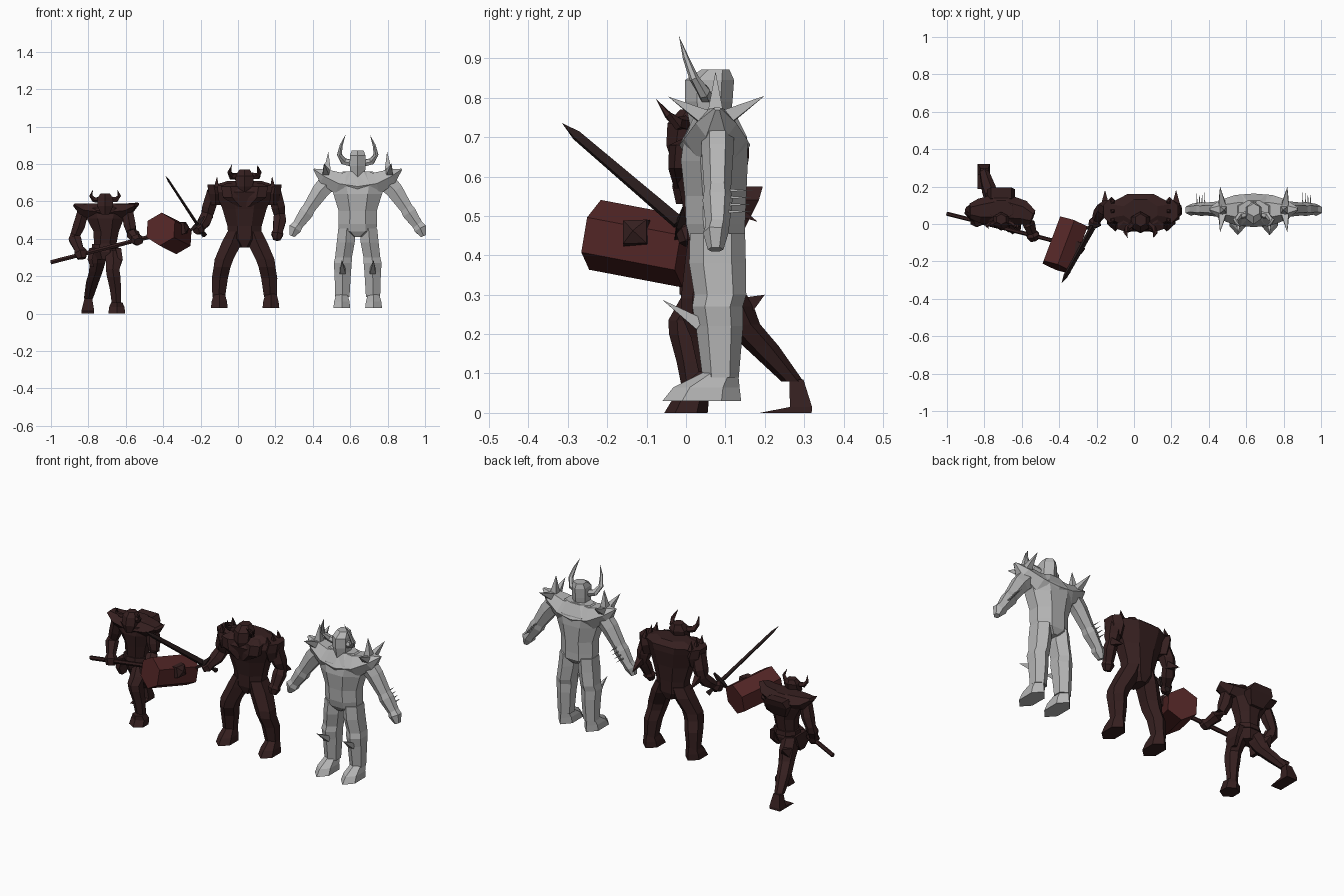
import bpy, bmesh, math
from mathutils import Vector


def material(name, r, g, b):
    m = bpy.data.materials.new(name)
    m.diffuse_color = (r, g, b, 1)
    return m


GREY = material("pale grey", 0.46, 0.46, 0.46)
DARK = material("dark brown", 0.036, 0.014, 0.014)
RED = material("dark red", 0.085, 0.019, 0.019)
BLADE = material("black steel", 0.02, 0.011, 0.011)


def loft(name, mat, cx, pts, n=6, upright=False, mirror=False):
    """Join rings (x, y, z, r1, r2) along a path; upright keeps rings level."""
    bm = bmesh.new()
    k = math.cos(math.pi / n)
    k2 = k if n % 4 == 0 else 1
    for s in ((1, -1) if mirror else (1,)):
        c = [Vector((cx + s * p[0], p[1], p[2])) for p in pts]
        rings = []
        for i, p in enumerate(pts):
            t = (c[min(i + 1, len(c) - 1)] - c[max(i - 1, 0)]).normalized()
            if upright:
                t = Vector((0, 0, 1))
            ref = Vector((0, 1, 0)) if abs(t.y) < 0.8 else Vector((0, 0, 1))
            u = ref.cross(t).normalized()
            v = t.cross(u)
            r1, r2 = p[3] / k, p[-1] / k2
            ring = []
            for j in range(n):
                a = math.pi * (2 * j + 1) / n
                ring.append(bm.verts.new(c[i] + u * r1 * math.cos(a) + v * r2 * math.sin(a)))
            rings.append(ring)
        for a, b in zip(rings, rings[1:]):
            for j in range(n):
                q = (j + 1) % n
                bm.faces.new((a[j], a[q], b[q], b[j]))
        if pts[0][3] > 0:
            bm.faces.new(rings[0])
        if pts[-1][3] > 0:
            bm.faces.new(rings[-1])
    bmesh.ops.remove_doubles(bm, verts=bm.verts, dist=1e-5)
    bmesh.ops.recalc_face_normals(bm, faces=bm.faces)
    me = bpy.data.meshes.new(name)
    bm.to_mesh(me)
    bm.free()
    me.materials.append(mat)
    ob = bpy.data.objects.new(name, me)
    bpy.context.collection.objects.link(ob)
    return ob


def spike(name, mat, cx, base, tip, r, mirror=True):
    loft(name, mat, cx, [(*base, r), (*tip, 0)], 4, mirror=mirror)


def foot(name, mat, cx, x, y0, y1, z, top, mirror=False):
    ym, h = (y0 + y1) / 2, (y1 - y0) / 2
    loft(name, mat, cx, [(x, ym, z, .045, h), (x, ym + .012, z + .035, .041, h * .84),
                         (x, y1 - .05, z + top, .03, .042)], 6, True, mirror)


# ---------- pale armoured figure ----------
X = 0.64
loft("grey_torso", GREY, X, [(0, .08, .41, .03, .05), (0, .08, .44, .10, .07),
     (0, .075, .48, .103, .075), (0, .075, .55, .102, .078), (0, .072, .64, .13, .085),
     (0, .075, .70, .15, .08), (0, .075, .76, .08, .05)], 8, True)
loft("grey_collar", GREY, X, [(-.235, .08, .772, .004, .01), (-.18, .077, .735, .04, .052),
     (-.10, .075, .695, .06, .08), (0, .073, .68, .085, .09), (.10, .075, .695, .06, .08),
     (.18, .077, .735, .04, .052), (.235, .08, .772, .004, .01)], 6)
loft("grey_head", GREY, X, [(0, .06, .73, .036, .05), (0, .058, .79, .043, .06),
     (0, .06, .845, .042, .062), (0, .075, .872, .032, .035)], 6, True)
loft("grey_horn", GREY, X, [(.035, .05, .805, .018), (.075, .045, .815, .017),
     (.098, .02, .85, .012), (.088, 0, .90, .008), (.065, -.018, .957, 0)], 6, mirror=True)
loft("grey_arm", GREY, X, [(.15, .08, .71, .05, .042), (.20, .08, .655, .045, .04),
     (.26, .08, .565, .034, .034), (.275, .08, .54, .038, .038), (.32, .08, .475, .028, .03),
     (.335, .075, .455, .034, .032), (.352, .075, .415, .014, .02)], 6, mirror=True)
loft("grey_leg", GREY, X, [(.058, .08, .455, .046, .07), (.064, .08, .38, .048, .072),
     (.076, .087, .30, .045, .066), (.08, .08, .27, .048, .064), (.08, .085, .22, .044, .06),
     (.082, .088, .09, .038, .046)], 6, True, True)
foot("grey_foot", GREY, X, .085, -.06, .14, .03, .075, True)
for tip in ((.157, .075, .867), (.18, -.045, .803), (.18, .2, .805)):
    base = Vector((.165, .075, .735)).lerp(Vector(tip), .12)
    spike("grey_shoulder_spike", GREY, X, base, tip, .022)
for i in range(4):
    p = (.262 + .014 * i, .10, .565 - .018 * i)
    spike("grey_forearm_spike", GREY, X, p, (p[0], .172, p[2]), .004)
spike("grey_knee_spike", GREY, X, (.08, .035, .225), (.085, -.06, .287), .016)

# ---------- dark swordsman ----------
X = 0.035
loft("swordsman_torso", DARK, X, [(0, .07, .355, .03, .05), (0, .07, .40, .085, .065),
     (0, .07, .47, .092, .068), (0, .065, .56, .118, .08), (0, .06, .65, .155, .10),
     (0, .07, .685, .17, .09), (0, .07, .71, .09, .06)], 8, True)
loft("swordsman_chest", DARK, X, [(.02, -.01, .57, .012, .02), (.065, -.015, .62, .05, .03),
     (.075, -.008, .68, .05, .035), (.07, .02, .70, .02, .02)], 6, True, True)
loft("swordsman_head", DARK, X, [(0, -.01, .635, .022, .025), (0, .0, .68, .045, .05),
     (0, .01, .735, .05, .057), (0, .02, .77, .028, .035)], 6, True)
loft("swordsman_horn", DARK, X, [(.04, 0, .735, .016), (.07, -.02, .735, .015),
     (.08, -.045, .755, .01), (.068, -.076, .797, 0)], 5, mirror=True)
loft("swordsman_shoulder", DARK, X, [(.155, .07, .58, .028, .05), (.155, .07, .64, .036, .075),
     (.165, .07, .69, .034, .065)], 6, True, True)
for y in (.02, .07, .12):
    spike("swordsman_shoulder_spike", DARK, X, (.15, y, .68), (.147, y - .01, .735), .012)
loft("swordsman_free_arm", DARK, X, [(.16, .07, .65, .036, .045), (.18, .08, .57, .036, .045),
     (.187, .085, .53, .03), (.188, .07, .50, .034), (.178, .045, .44, .026),
     (.175, .04, .425, .032), (.172, .03, .395, .018)], 6)
loft("swordsman_sword_arm", DARK, X, [(-.165, .07, .65, .036, .045), (-.19, .085, .57, .036, .045),
     (-.20, .085, .53, .032), (-.215, .06, .495, .034), (-.235, .025, .465, .024),
     (-.245, .01, .455, .032), (-.26, -.01, .445, .022)], 6)
spike("swordsman_elbow_spike", DARK, X, (.19, .10, .53), (.19, .182, .485), .02)
loft("swordsman_leg", DARK, X, [(.045, .07, .44, .046, .065), (.068, .065, .38, .054, .068),
     (.11, .045, .29, .05, .058), (.12, .045, .25, .045, .058), (.132, .065, .19, .043, .052),
     (.138, .075, .09, .034, .04)], 6, True, True)
foot("swordsman_foot", DARK, X + .003, .138, -.04, .125, .03, .075, True)

# sword held forward and up
hilt, tip = Vector((-.18, .055, .42)), Vector((-.387, -.315, .736))
at = lambda f: hilt.lerp(tip, f)
loft("sword_blade", BLADE, 0, [(*at(.2), .008, .015), (*at(.9), .006, .011), (*tip, 0)], 4)
loft("sword_grip", BLADE, 0, [(*hilt, .014), (*at(.05), .009), (*at(.2), .009)], 6)
side = Vector((.04, .01, .04))
loft("sword_guard", BLADE, 0, [(*(at(.19) - side), .004), (*at(.18), .013),
                               (*(at(.19) + side), .004)], 4)

# ---------- dark hammer bearer ----------
X = -0.71
loft("bearer_torso", DARK, X, [(0, .07, .29, .04, .045), (0, .07, .33, .065, .055),
     (0, .07, .375, .06, .05), (.005, .07, .44, .068, .06), (0, .07, .51, .10, .072),
     (0, .075, .565, .12, .072), (0, .075, .59, .06, .05)], 8, True)
loft("bearer_belt", DARK, X, [(0, .07, .345, .073, .06), (0, .07, .372, .07, .058)], 8, True)
loft("bearer_collar", DARK, X, [(-.168, .07, .583, .008, .04), (-.12, .07, .555, .034, .065),
     (0, .08, .54, .05, .09), (.12, .06, .555, .034, .065), (.168, .035, .583, .008, .04)], 6)
loft("bearer_back_plate", DARK, X, [(0, .13, .47, .04, .02), (0, .15, .54, .075, .035),
     (0, .165, .575, .055, .03)], 4, True)
loft("bearer_head", DARK, X, [(0, .0, .53, .02, .025), (0, .01, .575, .042, .045),
     (0, .02, .62, .04, .045), (0, .025, .642, .025, .028)], 6, True)
loft("bearer_horn", DARK, X, [(.03, .01, .61, .013), (.06, 0, .61, .012),
     (.076, -.01, .63, .008), (.066, -.025, .662, 0)], 5, mirror=True)
loft("bearer_rear_arm", DARK, X, [(-.12, .065, .54, .03, .036), (-.14, .075, .47, .032, .036),
     (-.16, .08, .42, .026), (-.162, .07, .40, .033), (-.14, .03, .345, .024),
     (-.13, .014, .325, .034), (-.125, .005, .295, .022)], 6)
loft("bearer_front_arm", DARK, X, [(.12, .05, .54, .03, .036), (.13, .04, .48, .032, .036),
     (.14, .03, .44, .026), (.148, 0, .425, .032), (.165, -.045, .40, .024),
     (.17, -.062, .396, .034), (.178, -.085, .385, .022)], 6)
loft("bearer_front_leg", DARK, X, [(.04, .065, .34, .04, .05), (.045, .03, .28, .042, .05),
     (.04, .0, .235, .036, .045), (.045, .002, .20, .036, .045), (.055, .012, .13, .03, .036),
     (.06, .02, .05, .024, .028)], 6, True)
loft("bearer_rear_leg", DARK, X, [(-.035, .08, .34, .04, .05), (-.042, .115, .27, .042, .057),
     (-.05, .14, .225, .036, .048), (-.068, .19, .17, .034, .045),
     (-.09, .27, .08, .024, .028)], 6, True)
foot("bearer_front_foot", DARK, X, .062, -.055, .055, 0, .06)
loft("bearer_rear_foot", DARK, X, [(-.093, .253, 0, .034, .066), (-.093, .292, .015, .034, .028),
     (-.09, .28, .085, .02, .018)], 4, True)
loft("bearer_thigh_plate", DARK, X, [(.07, .06, .35, .015, .05), (.082, .05, .29, .012, .045),
     (.07, .04, .25, .01, .02)], 4, True, True)
spike("bearer_knee_guard", DARK, X - .055, (0, .15, .27), (0, .2, .30), .025, False)

# war hammer
a, b = Vector((-1, .055, .275)), Vector((-.27, -.13, .463))
loft("hammer_shaft", DARK, 0, [(*a, .011), (*b, .011)], 6)
loft("hammer_head", RED, 0, [(-.413, -.231, .452, .078, .09), (-.324, .006, .407, .078, .09)], 6)
loft("hammer_end_knob", DARK, 0, [(-.31, -.125, .455, .034), (-.28, -.13, .46, .03),
                                  (-.262, -.135, .463, 0)], 4)
